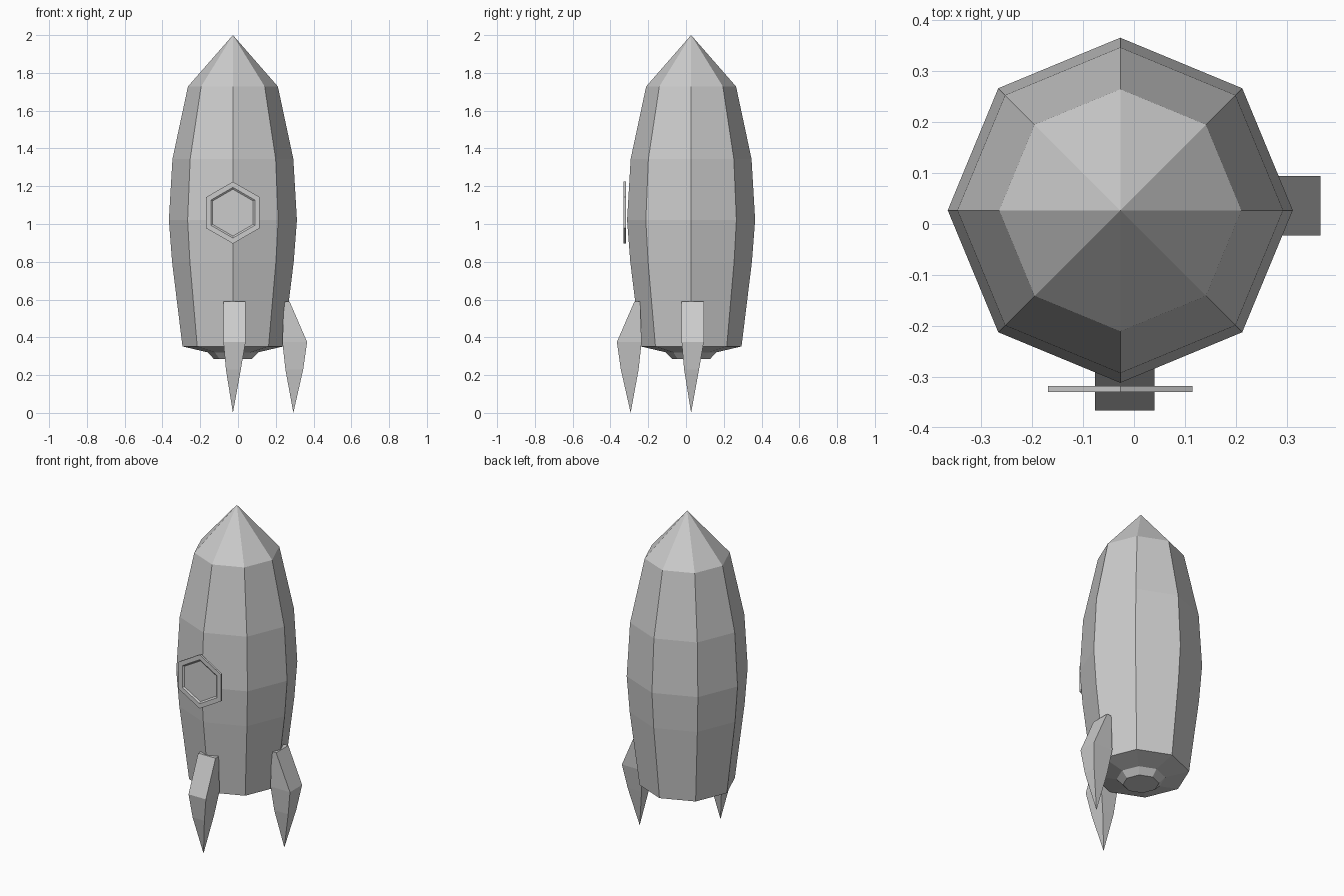
import bpy, bmesh
from math import sin, cos, pi
from mathutils import Matrix, Vector

if "Cube" in bpy.data.objects:
    bpy.data.objects.remove(bpy.data.objects["Cube"])

CX, CY = -0.027, 0.027   # rocket axis


def loft(name, rings, matrix):
    """Bridge rings of points; a one-point ring closes to a tip, others are capped."""
    bm = bmesh.new()
    loops = [[bm.verts.new(p) for p in ring] for ring in rings]
    for a, b in zip(loops, loops[1:]):
        n = max(len(a), len(b))
        for i in range(n):
            j = (i + 1) % n
            quad = [a[i % len(a)], a[j % len(a)], b[j % len(b)], b[i % len(b)]]
            bm.faces.new(list(dict.fromkeys(quad)))
    for end in (loops[0], loops[-1]):
        if len(end) > 2:
            bm.faces.new(end)
    bmesh.ops.recalc_face_normals(bm, faces=bm.faces)
    mesh = bpy.data.meshes.new(name)
    bm.to_mesh(mesh)
    bm.free()
    obj = bpy.data.objects.new(name, mesh)
    obj.matrix_world = matrix
    bpy.context.collection.objects.link(obj)
    return obj


def polygon(n, r, z):
    if r == 0:
        return [(0, 0, z)]
    return [(r * cos(2 * pi * i / n), r * sin(2 * pi * i / n), z) for i in range(n)]


axis = Matrix.Translation((CX, CY, 0))

# Eight-sided hull with its nozzle underneath
hull = [(0.10, 0.285), (0.135, 0.321), (0.267, 0.352), (0.322, 0.80),
        (0.339, 1.02), (0.32, 1.344), (0.238, 1.728), (0, 2.0)]
loft("hull", [polygon(8, r, z) for r, z in hull], axis)

# Fins: (z, inner y, outer y, left x, right x) measured from the axis, ending in a point
fin = [(0.59, -0.27, -0.30, -0.05, 0.067),
       (0.375, -0.262, -0.393, -0.05, 0.067),
       (0.23, -0.278, -0.372, -0.037, 0.042)]
fin_rings = [[(l, i, z), (r, i, z), (r, o, z), (l, o, z)] for z, i, o, l, r in fin]
fin_rings.append([(0, -0.32, 0)])
for name, turn in (("front_fin", 0), ("right_fin", pi / 2)):
    loft(name, fin_rings, axis @ Matrix.Rotation(turn, 4, 'Z'))

# Six-sided porthole: outer rim, sloped inner lip and recessed pane
porthole = [(0.164, 0), (0.164, 0.012), (0.134, 0.012), (0.124, 0.005)]
face_front = (Matrix.Translation(Vector((CX, -0.318, 1.06)))
              @ Matrix.Rotation(pi / 2, 4, 'X') @ Matrix.Rotation(pi / 6, 4, 'Z'))
loft("porthole", [polygon(6, r, d) for r, d in porthole], face_front)
